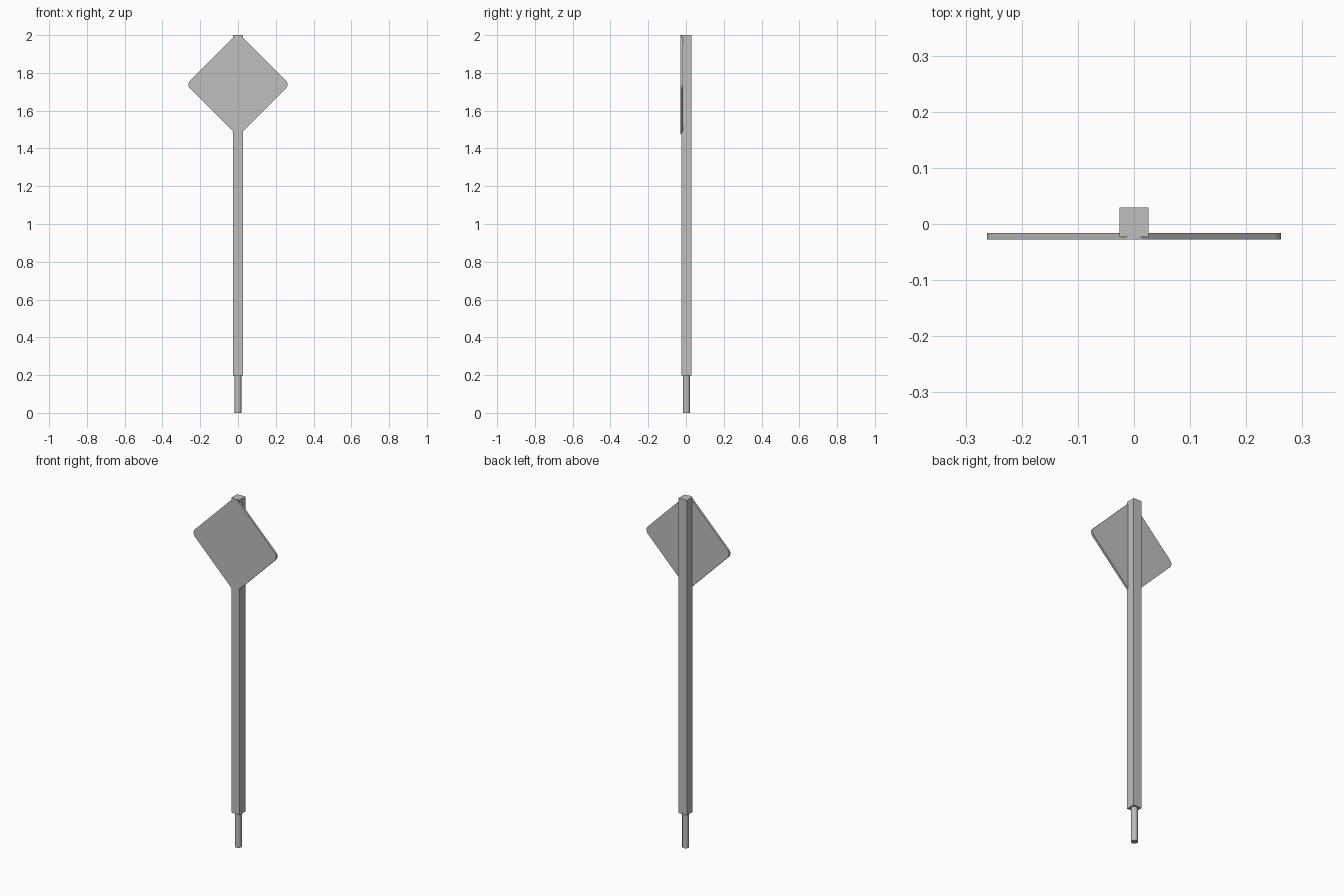
import bpy, bmesh, math
from mathutils import Matrix

if "Cube" in bpy.data.objects:
    bpy.data.objects.remove(bpy.data.objects["Cube"])

grey = bpy.data.materials.new("light grey")
grey.diffuse_color = (0.52, 0.52, 0.52, 1)
grey.use_nodes = True
grey.node_tree.nodes["Principled BSDF"].inputs["Base Color"].default_value = grey.diffuse_color


def add_object(name, bm):
    bmesh.ops.recalc_face_normals(bm, faces=bm.faces)
    mesh = bpy.data.meshes.new(name)
    bm.to_mesh(mesh)
    bm.free()
    mesh.materials.append(grey)
    obj = bpy.data.objects.new(name, mesh)
    bpy.context.collection.objects.link(obj)
    return obj


def box(size, centre, turn=0.0):
    bm = bmesh.new()
    bmesh.ops.create_cube(bm, size=1)
    bmesh.ops.scale(bm, vec=size, verts=bm.verts)
    bmesh.ops.rotate(bm, matrix=Matrix.Rotation(turn, 3, 'Y'), verts=bm.verts)
    bmesh.ops.translate(bm, vec=centre, verts=bm.verts)
    return bm


POST_Y = 0.003

# Square post
add_object("post", box((0.052, 0.052, 1.803), (0, POST_Y, 1.0985)))

# Diamond plate with rounded corners
plate = box((0.388, 0.012, 0.388), (0, -0.022, 1.738), math.pi / 4)
corners = [e for e in plate.edges
           if abs(e.verts[0].co.y - e.verts[1].co.y) > 0.005]
bmesh.ops.bevel(plate, geom=corners, offset=0.03, offset_type='OFFSET',
                segments=5, profile=0.5, affect='EDGES')
add_object("diamond_plate", plate)

# Round ground peg
peg = bmesh.new()
bmesh.ops.create_cone(peg, cap_ends=True, segments=12, radius1=0.018,
                      radius2=0.018, depth=0.22,
                      matrix=Matrix.Translation((0, POST_Y, 0.11)))
peg_obj = add_object("ground_peg", peg)
bpy.context.view_layer.objects.active = peg_obj
peg_obj.select_set(True)
bpy.ops.object.shade_smooth_by_angle(angle=math.radians(40))
